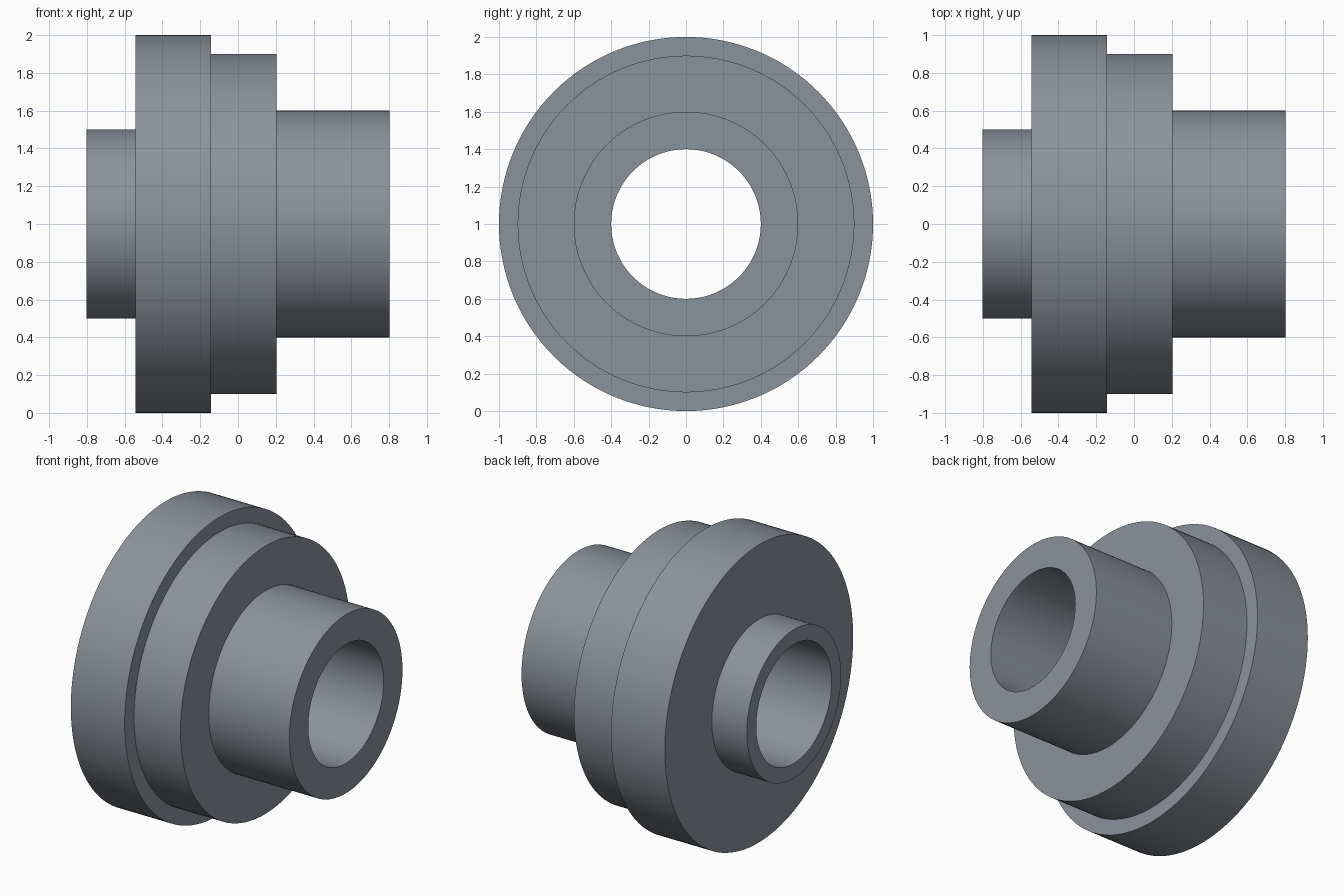
import bpy, bmesh, math
from mathutils import Matrix

if "Cube" in bpy.data.objects:
    bpy.data.objects.remove(bpy.data.objects["Cube"])

SEGMENTS = 128
AXIS_HEIGHT = 1.0
BORE = 0.4

# Half section of the stepped bushing: (position along x, radius)
profile = [
    (-0.8025, BORE), (-0.8025, 0.5),    # short rear boss
    (-0.5425, 0.5), (-0.5425, 1.0),     # large flange
    (-0.1425, 1.0), (-0.1425, 0.9),     # second step
    (0.2025, 0.9), (0.2025, 0.6),       # long front hub
    (0.8025, 0.6), (0.8025, BORE),
]

# Revolve the closed section around the x axis
bm = bmesh.new()
rings = []
for i in range(SEGMENTS):
    turn = Matrix.Rotation(math.tau * i / SEGMENTS, 3, 'X')
    ring = []
    for x, r in profile:
        v = bm.verts.new((x, 0, r))
        v.co = turn @ v.co
        v.co.z += AXIS_HEIGHT
        ring.append(v)
    rings.append(ring)

n = len(profile)
for i in range(SEGMENTS):
    a, b = rings[i], rings[(i + 1) % SEGMENTS]
    for j in range(n):
        k = (j + 1) % n
        bm.faces.new((a[j], a[k], b[k], b[j]))
bmesh.ops.recalc_face_normals(bm, faces=bm.faces)

mesh = bpy.data.meshes.new("stepped_bushing")
bm.to_mesh(mesh)
bm.free()
bushing = bpy.data.objects.new("stepped_bushing", mesh)
bpy.context.collection.objects.link(bushing)

# Dark blue-grey steel
steel = bpy.data.materials.new("dark_steel")
steel.diffuse_color = (0.26, 0.29, 0.325, 1.0)
steel.use_nodes = True
steel.node_tree.nodes["Principled BSDF"].inputs["Base Color"].default_value = steel.diffuse_color
mesh.materials.append(steel)

# Smooth round walls, crisp step edges
bpy.context.view_layer.objects.active = bushing
bushing.select_set(True)
bpy.ops.object.shade_smooth_by_angle(angle=math.radians(30))
